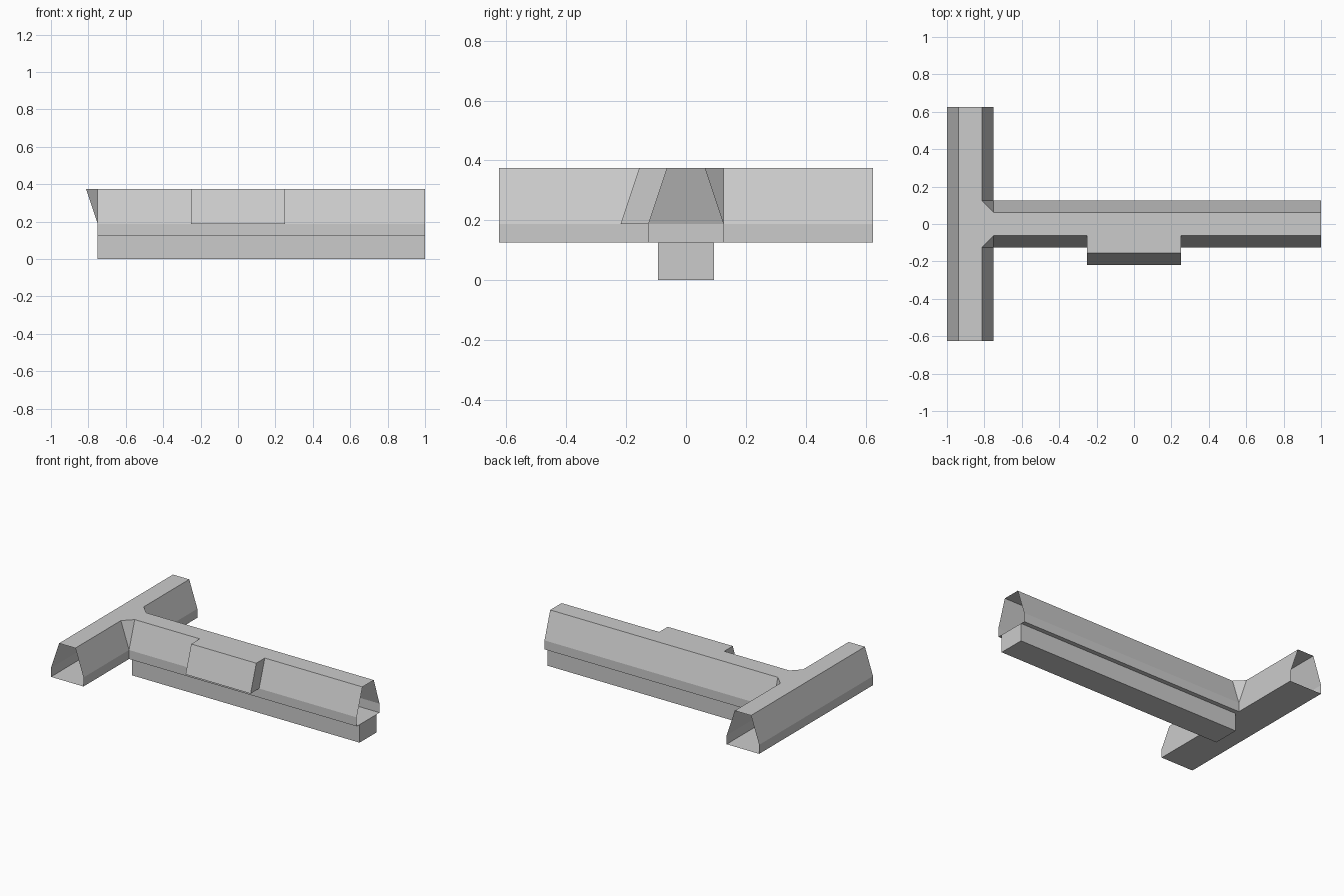
import bpy, bmesh

if "Cube" in bpy.data.objects:
    bpy.data.objects.remove(bpy.data.objects["Cube"])

bm = bmesh.new()


def face(pts):
    bm.faces.new([bm.verts.new(p) for p in pts])


def loft(profile, a, b, place, skip=()):
    """Open-ended tube: sweep a closed profile from a to b, leaving out some sides."""
    n = len(profile)
    for i in range(n):
        if i not in skip:
            p, q = profile[i], profile[(i + 1) % n]
            face([place(p, a), place(q, a), place(q, b), place(p, b)])


def finish(name):
    mesh = bpy.data.meshes.new(name)
    bmesh.ops.remove_doubles(bm, verts=bm.verts[:], dist=1e-4)
    bmesh.ops.recalc_face_normals(bm, faces=bm.faces[:])
    bm.to_mesh(mesh)
    bm.clear()
    obj = bpy.data.objects.new(name, mesh)
    bpy.context.collection.objects.link(obj)


# Shared cross-section: upright lower sides, sloping upper sides, flat top
W, T = 0.125, 0.0625            # half widths at bottom and top
Z0, Z1, Z2 = 0.125, 0.1875, 0.375
ARM_X = -0.875
section = [(-W, Z0), (-W, Z1), (-T, Z2), (T, Z2), (W, Z1), (W, Z0)]


def along_y(p, t):
    return (ARM_X + p[0], t, p[1])


def along_x(p, t):
    return (t, p[0], p[1])


# Cross arm, open at both ends and towards the long bar
loft(section, -0.625, -W, along_y)
loft(section, -W, W, along_y, skip=(3, 4))
loft(section, W, 0.625, along_y)

# Junction roof and the two chamfered inner corners
face([(-0.8125, -W, Z2), (-0.75, -T, Z2), (-0.75, T, Z2), (-0.8125, W, Z2)])
for s in (-1, 1):
    face([(-0.8125, s * W, Z2), (-0.75, s * T, Z2), (-0.75, s * W, Z1)])

# Long bar with a protruding box in the middle of its front slope
box_low, box_top = (-0.21875, Z1), (-0.15625, Z2)
bulged = section[:2] + [box_low, box_top] + section[2:]
loft(section, -0.75, -0.25, along_x)
loft(bulged, -0.25, 0.25, along_x)
loft(section, 0.25, 1.0, along_x)
for x in (-0.25, 0.25):
    face([along_x(p, x) for p in (section[1], box_low, box_top, section[2])])
finish("tee_shell")

# Solid foot rail under the long bar
rail = [(-0.09375, 0), (-0.09375, Z0), (0.09375, Z0), (0.09375, 0)]
loft(rail, -0.75, 1.0, along_x)
for x in (-0.75, 1.0):
    face([along_x(p, x) for p in rail])
finish("foot_rail")
bm.free()
